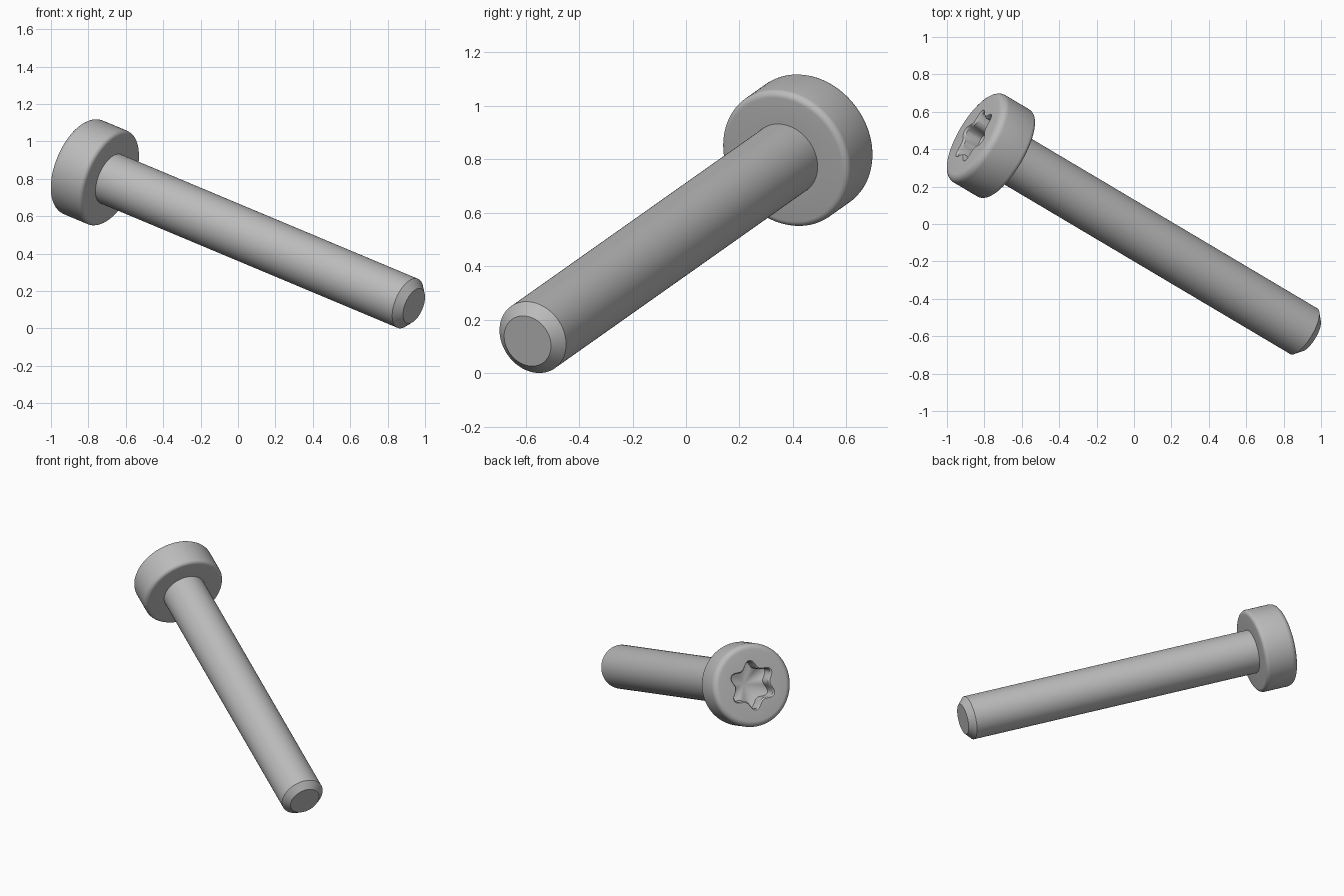
import bpy, bmesh, math
from mathutils import Vector, Matrix

cube = bpy.data.objects.get("Cube")
if cube:
    bpy.data.objects.remove(cube, do_unlink=True)

SIDES = 120
LENGTH, HEAD_R, HEAD_H = 2.222, 0.271, 0.22
SHANK_R, TIP_R, CHAMFER = 0.142, 0.1, 0.041
TOP_ROUND, BASE_ROUND = 0.038, 0.025

# Single plain metal colour
steel = bpy.data.materials.new("grey steel")
colour = (0.5, 0.5, 0.5, 1)
steel.diffuse_color = colour
steel.use_nodes = True
steel.node_tree.nodes["Principled BSDF"].inputs["Base Color"].default_value = colour

# Frame of the tilted screw: origin at the tip, local z running to the head
axis = Vector((-0.809, 0.48, 0.339)).normalized()
side = Vector((-axis.y, axis.x, 0)).normalized() * -1
up = axis.cross(side)
frame = Matrix((side, up, axis)).transposed().to_4x4()
frame.translation = Vector((0.941, -0.593, 0.12))


def round_ring(radius, z):
    return (lambda a: radius), z


def star_ring(grow, z):
    """Six-lobed outline, lobes pointing along local y."""
    return (lambda a: 0.112 + grow + 0.042 * ((1 - math.cos(6 * a)) / 2) ** 1.2), z


def skin(name, rings, start_cap=False, end_point=None):
    """Join successive rings with quads, optionally closing the ends."""
    bm = bmesh.new()
    angles = [math.tau * i / SIDES for i in range(SIDES)]
    loops = [[bm.verts.new((r(a) * math.cos(a), r(a) * math.sin(a), z)) for a in angles]
             for r, z in rings]
    for low, high in zip(loops, loops[1:]):
        for i in range(SIDES):
            j = (i + 1) % SIDES
            bm.faces.new((low[i], low[j], high[j], high[i]))
    if start_cap:
        bm.faces.new(loops[0][::-1])
    if end_point is not None:
        tip = bm.verts.new((0, 0, end_point))
        for i in range(SIDES):
            bm.faces.new((loops[-1][i], loops[-1][(i + 1) % SIDES], tip))
    bm.transform(frame)
    mesh = bpy.data.meshes.new(name)
    bm.to_mesh(mesh)
    bm.free()
    mesh.materials.append(steel)
    obj = bpy.data.objects.new(name, mesh)
    bpy.context.collection.objects.link(obj)
    bpy.ops.object.select_all(action="DESELECT")
    obj.select_set(True)
    bpy.context.view_layer.objects.active = obj
    bpy.ops.object.shade_smooth_by_angle(angle=math.radians(30))
    return obj


def rounded_edge(f, z, start):
    """Quarter-round rings on the head rim, centred at height z."""
    steps = [start + math.pi / 2 * k / 6 for k in range(7)]
    return [round_ring(HEAD_R - f + f * math.cos(t), z + f * math.sin(t)) for t in steps]


# Shank with chamfered tip
base = LENGTH - HEAD_H
skin("shank", [round_ring(TIP_R, 0), round_ring(SHANK_R, CHAMFER),
               round_ring(SHANK_R, base)], start_cap=True)

# Head with rounded rims and a star-shaped drive recess with conical floor
head = [round_ring(SHANK_R, base)]
head += rounded_edge(BASE_ROUND, base + BASE_ROUND, -math.pi / 2)
head += rounded_edge(TOP_ROUND, LENGTH - TOP_ROUND, 0)
head += [star_ring(0.009, LENGTH), star_ring(0, LENGTH - 0.012),
         star_ring(0, LENGTH - 0.1)]
skin("head", head, end_point=LENGTH - 0.15)
